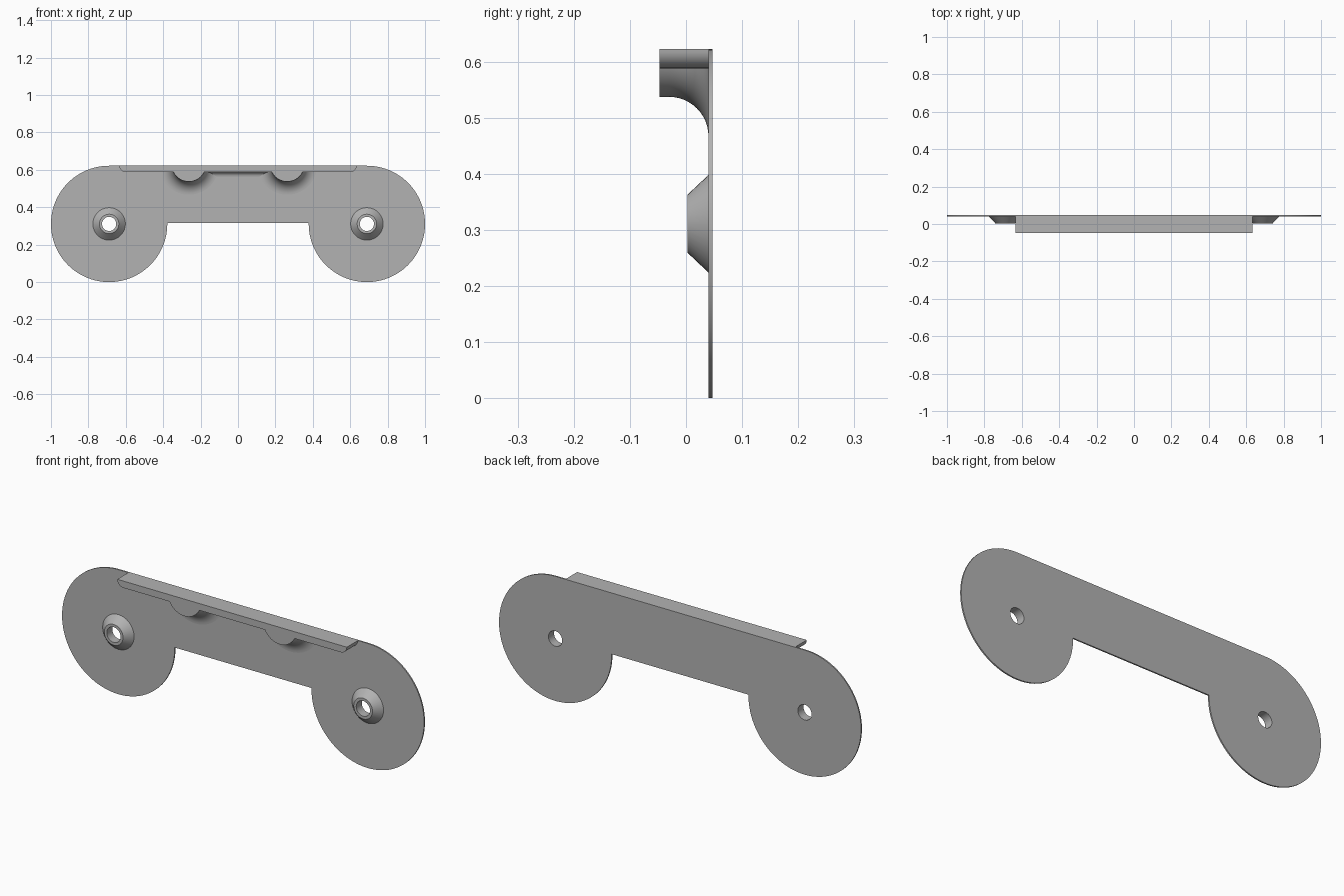
import bpy
import bmesh
from math import sin, cos, asin, pi, radians, sqrt
from mathutils import Vector

if "Cube" in bpy.data.objects:
    bpy.data.objects.remove(bpy.data.objects["Cube"])

FRONT, BACK = 0.04, 0.047      # plate faces along y
LIP = -0.047                   # front edge of the ledge
R = 0.311                      # radius of the round ends
EYE = 0.689                    # x of the round end centres
TOP = 2 * R
HOLE = 0.038

grey = bpy.data.materials.new("plain grey")
grey.use_nodes = True
colour = (0.45, 0.45, 0.45, 1)
grey.diffuse_color = colour
grey.node_tree.nodes["Principled BSDF"].inputs["Base Color"].default_value = colour


def arc(cx, cz, r, start, end, steps):
    """Points on an arc in the x-z plane, angles in degrees."""
    angles = [radians(start + (end - start) * i / steps) for i in range(steps + 1)]
    return [(cx + r * cos(a), cz + r * sin(a)) for a in angles]


def finish(name, bm):
    bmesh.ops.remove_doubles(bm, verts=bm.verts, dist=1e-5)
    bmesh.ops.recalc_face_normals(bm, faces=bm.faces)
    mesh = bpy.data.meshes.new(name)
    bm.to_mesh(mesh)
    bm.free()
    mesh.materials.append(grey)
    obj = bpy.data.objects.new(name, mesh)
    bpy.context.collection.objects.link(obj)
    bpy.ops.object.select_all(action='DESELECT')
    obj.select_set(True)
    bpy.context.view_layer.objects.active = obj
    bpy.ops.object.shade_smooth_by_angle(angle=radians(30))
    return obj


def extrude(name, loops, y0, y1):
    """Fill x-z loops (outline, then holes) and extrude them along y."""
    bm = bmesh.new()
    for loop in loops:
        vs = [bm.verts.new((x, y0, z)) for x, z in loop]
        for a, b in zip(vs, vs[1:] + vs[:1]):
            bm.edges.new((a, b))
    bmesh.ops.triangle_fill(bm, use_beauty=True, edges=bm.edges[:], normal=(0, -1, 0))
    out = bmesh.ops.extrude_face_region(bm, geom=bm.faces[:], use_keep_orig=True)
    moved = [g for g in out["geom"] if isinstance(g, bmesh.types.BMVert)]
    bmesh.ops.translate(bm, verts=moved, vec=(0, y1 - y0, 0))
    return finish(name, bm)


def loft(name, rings, closed):
    """Skin a list of equal rings; closed joins each ring's ends."""
    bm = bmesh.new()
    rows = [[bm.verts.new(p) for p in ring] for ring in rings]
    n = len(rows[0])
    for a, b in zip(rows, rows[1:]):
        for i in range(n if closed else n - 1):
            j = (i + 1) % n
            bm.faces.new((a[i], a[j], b[j], b[i]))
    if not closed:
        bm.faces.new(rows[0])
    return finish(name, bm)


# Back plate: two round ends joined by a bridge, with a hole in each end
half = arc(-EYE, R, R, 90, 361, 72)
outline = half + [(-x, z) for x, z in reversed(half)]
holes = [arc(s * EYE, R, HOLE, 0, 350, 35) for s in (-1, 1)]
extrude("back_plate", [outline] + holes, FRONT, BACK)

# Ledge along the top, with rounded lower corners
corner = arc(-0.60, TOP, 0.034, 180, 270, 10)
extrude("top_ledge", [corner + [(-x, z) for x, z in reversed(corner)]], LIP, FRONT)

# Conical bosses around the holes
boss_profile = [(0.087, FRONT), (0.052, 0.003), (HOLE, 0.003), (HOLE, FRONT)]
for side, s in (("right", -1), ("left", 1)):
    rings = [[(x, y, z) for x, z in arc(s * EYE, R, r, 0, 350, 35)]
             for r, y in boss_profile]
    loft(side + "_boss", rings, True)

# Rounded lugs under the ledge, flaring smoothly into the plate
FLARE, LUG_R, LUG_Z = 0.07, 0.0915, 0.6285
lug_profile = [(LUG_R, LIP)]
for i in range(13):
    t = pi / 2 * i / 12
    lug_profile.append((LUG_R + FLARE * (1 - cos(t)), FRONT - FLARE + FLARE * sin(t)))
for side, s in (("right", -1), ("left", 1)):
    rings = []
    for r, y in lug_profile:
        a = asin((LUG_Z - 0.605) / r) * 180 / pi
        rings.append([(x, y, z) for x, z in arc(s * 0.263, LUG_Z, r, 180 + a, 360 - a, 32)])
    loft(side + "_lug", rings, False)

# Small fillet between the lugs where the ledge meets the plate
F = 0.025
curve = [(FRONT - F + F * sin(t), 0.588 - F * (1 - cos(t)))
         for t in (pi / 2 * i / 8 for i in range(9))]
bm = bmesh.new()
ends = [[bm.verts.new((x, y, z)) for y, z in curve] for x in (-0.18, 0.18)]
for i in range(len(curve) - 1):
    bm.faces.new((ends[0][i], ends[0][i + 1], ends[1][i + 1], ends[1][i]))
finish("ledge_fillet", bm)
